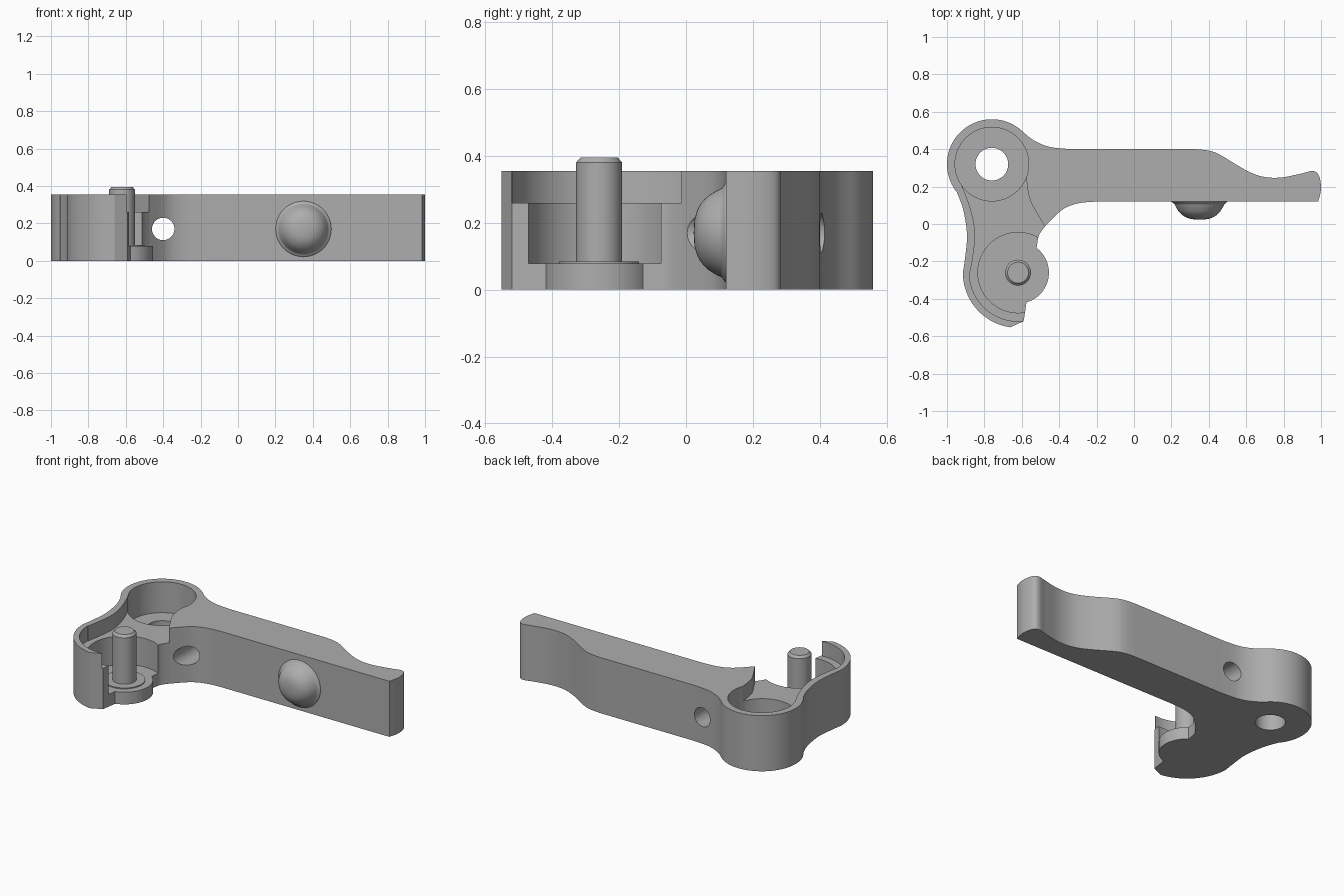
import bpy, bmesh
from math import cos, sin, pi, radians
from mathutils import Vector, Matrix

cube = bpy.data.objects.get("Cube")
if cube:
    bpy.data.objects.remove(cube, do_unlink=True)

grey = bpy.data.materials.new("plain grey")
grey.use_nodes = True
colour = (0.42, 0.42, 0.42, 1)
grey.diffuse_color = colour
grey.node_tree.nodes["Principled BSDF"].inputs["Base Color"].default_value = colour

PIVOT = (-0.76, 0.32)
BOSS = (-0.62, -0.26)
HEIGHT = 0.355
SHELF = 0.26
FLOOR = 0.078


def arc(centre, r, start, end, steps=32):
    angles = [radians(start + (end - start) * i / steps) for i in range(steps + 1)]
    return [(centre[0] + r * cos(a), centre[1] + r * sin(a)) for a in angles]


def spline(points, steps=6):
    """Smooth curve through the points, both ends included."""
    p = [Vector(q) for q in [points[0], *points, points[-1]]]
    out = []
    for a, b, c, d in zip(p, p[1:], p[2:], p[3:]):
        for i in range(steps):
            t = i / steps
            q = 2 * b + (c - a) * t + (2 * a - 5 * b + 4 * c - d) * t**2
            out.append(tuple((q + (3 * b - a - 3 * c + d) * t**3) / 2))
    return out + [tuple(points[-1])]


def finish(name, bm):
    bmesh.ops.remove_doubles(bm, verts=bm.verts, dist=0.0005)
    bmesh.ops.recalc_face_normals(bm, faces=bm.faces)
    mesh = bpy.data.meshes.new(name)
    bm.to_mesh(mesh)
    bm.free()
    mesh.materials.append(grey)
    obj = bpy.data.objects.new(name, mesh)
    bpy.context.collection.objects.link(obj)
    return obj


def prism(name, outline, low, high):
    clean = [p for i, p in enumerate(outline)
             if (Vector(p) - Vector(outline[i - 1])).length > 0.001]
    bm = bmesh.new()
    base = bm.faces.new([bm.verts.new((x, y, low)) for x, y in clean])
    top = bmesh.ops.extrude_face_region(bm, geom=[base])["geom"]
    bmesh.ops.translate(bm, vec=(0, 0, high - low),
                        verts=[v for v in top if isinstance(v, bmesh.types.BMVert)])
    return finish(name, bm)


def turned(name, profile, matrix):
    """Revolve a radius and height profile about its own axis."""
    bm = bmesh.new()
    verts = [bm.verts.new((r, 0, h)) for r, h in profile]
    edges = [bm.edges.new(pair) for pair in zip(verts, verts[1:])]
    bmesh.ops.spin(bm, geom=verts + edges, cent=(0, 0, 0), axis=(0, 0, 1),
                   angle=2 * pi, steps=48)
    bmesh.ops.transform(bm, matrix=matrix, verts=bm.verts)
    return finish(name, bm)


def cut(body, cutter):
    mod = body.modifiers.new("cut", "BOOLEAN")
    mod.operation = "DIFFERENCE"
    mod.solver = "EXACT"
    mod.object = cutter
    bpy.context.view_layer.objects.active = body
    bpy.ops.object.modifier_apply(modifier=mod.name)
    bpy.data.objects.remove(cutter, do_unlink=True)


# Lever body: pivot eye, waist, hook boss and long handle
outline = arc(PIVOT, 0.24, 50, 217, 48)
outline += spline([(-0.95, 0.176), (-0.914, 0.08), (-0.893, -0.056),
                   (-0.903, -0.18), (-0.915, -0.26)])
outline += arc(BOSS, 0.295, 180, 262)
outline += [(-0.59, -0.52)]
outline += arc(BOSS, 0.165, -74, 53)
outline += spline([(-0.519, -0.115), (-0.508, -0.06), (-0.476, -0.013)])
outline += spline([(-0.476, -0.013), (-0.385, 0.075), (-0.3, 0.11), (-0.2, 0.12)])
outline += [(0.985, 0.12)]
outline += spline([(0.985, 0.12), (1, 0.19), (0.988, 0.26), (0.955, 0.283),
                   (0.888, 0.268), (0.78, 0.248), (0.685, 0.254), (0.594, 0.29),
                   (0.46, 0.37), (0.4, 0.392), (0.33, 0.4)])
outline += spline([(-0.33, 0.4), (-0.45, 0.412), (-0.54, 0.45), (-0.606, 0.504)])
body = prism("lever_body", outline, 0, HEIGHT)

# Shallow recess that follows the rim from the pivot to the boss
recess = arc(PIVOT, 0.195, -20, 214, 48)
recess += spline([(-0.922, 0.211), (-0.87, 0.067), (-0.85, -0.056),
                  (-0.862, -0.18), (-0.877, -0.26)])
recess += arc(BOSS, 0.26, 180, 275)
recess += [(-0.55, -0.6), (-0.4, -0.5), (-0.4, -0.08)]
recess += spline([(-0.472, -0.022), (-0.52, 0.06), (-0.56, 0.14), (-0.577, 0.253)])
cut(body, prism("recess_cutter", recess, SHELF, 0.5))

# Round pockets and bores
for centre, r, low in ((PIVOT, 0.197, 0.158), (PIVOT, 0.0875, -0.1), (BOSS, 0.215, FLOOR)):
    cut(body, prism("round_cutter", arc(centre, r, 0, 360, 64)[:-1], low, 0.5))

# Cross hole through the root of the handle
bore = turned("bore_cutter", [(0, -1), (0.06, -1), (0.06, 1), (0, 1)],
              Matrix.Translation((-0.4, 0.2, 0.17)) @ Matrix.Rotation(pi / 2, 4, "X"))
cut(body, bore)

# Post with a collar standing in the boss pocket
post = turned("post", [(0, 0.03), (0.12, 0.03), (0.12, 0.084), (0.069, 0.084),
                       (0.069, 0.38), (0.056, 0.395), (0, 0.395)],
              Matrix.Translation((*BOSS, 0)))

# Rounded button with a flared foot on the front of the handle
dome = spline([(0.15, -0.01), (0.148, 0.002), (0.134, 0.013), (0.124, 0.032),
               (0.105, 0.06), (0.075, 0.083), (0.04, 0.094), (0, 0.097)], 4)
button = turned("button", dome, Matrix.Translation((0.35, 0.12, 0.17))
                @ Matrix.Rotation(pi / 2, 4, "X"))

for obj in (body, post, button):
    bpy.ops.object.select_all(action="DESELECT")
    obj.select_set(True)
    bpy.context.view_layer.objects.active = obj
    bpy.ops.object.shade_smooth_by_angle(angle=radians(28))
